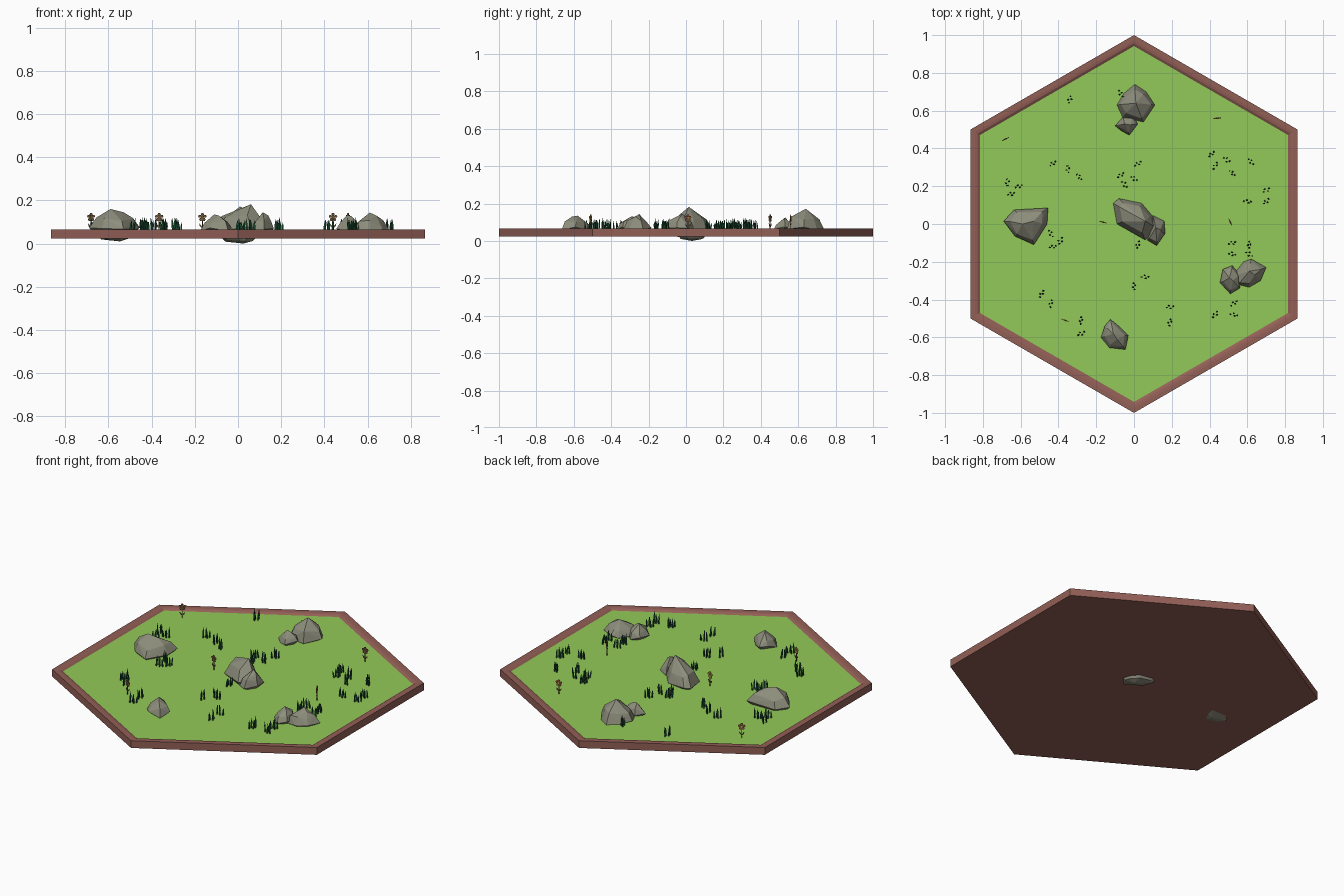
import bpy, bmesh, math, random
from mathutils import Vector, Matrix

if "Cube" in bpy.data.objects:
    bpy.data.objects.remove(bpy.data.objects["Cube"])

random.seed(7)
GROUND = 0.056


def material(name, rgb):
    m = bpy.data.materials.new(name)
    m.diffuse_color = (*rgb, 1)
    m.use_nodes = True
    m.node_tree.nodes["Principled BSDF"].inputs["Base Color"].default_value = m.diffuse_color
    return m


SOIL = material("brown_soil", (0.29, 0.115, 0.093))
LAWN = material("lawn_green", (0.29, 0.59, 0.10))
STONE = material("grey_stone", (0.27, 0.27, 0.205))
GRASS = material("dark_grass", (0.012, 0.085, 0.035))
STEM = material("stem_brown", (0.16, 0.09, 0.04))
PETAL = material("petal_red", (0.38, 0.10, 0.06))
YELLOW = material("flower_yellow", (0.45, 0.40, 0.06))


def finish(bm, name, *mats):
    bmesh.ops.recalc_face_normals(bm, faces=bm.faces[:])
    me = bpy.data.meshes.new(name)
    bm.to_mesh(me)
    bm.free()
    for m in mats:
        me.materials.append(m)
    ob = bpy.data.objects.new(name, me)
    bpy.context.collection.objects.link(ob)
    return ob


def hex_ring(bm, r, z):
    return [bm.verts.new((r * math.sin(i * math.pi / 3), r * math.cos(i * math.pi / 3), z))
            for i in range(6)]


# hexagonal tray with a stepped rim, lawn as its sunken floor
bm = bmesh.new()
rings = [hex_ring(bm, r, z) for r, z in
         ((1, 0.023), (1, 0.066), (0.972, 0.066), (0.957, 0.064), (0.942, GROUND))]
for a, b in zip(rings, rings[1:]):
    for i in range(6):
        j = (i + 1) % 6
        bm.faces.new((a[i], a[j], b[j], b[i]))
bm.faces.new(rings[0])
bm.faces.new(rings[-1]).material_index = 1
finish(bm, "hex_tile", SOIL, LAWN)


# rocks: hull of a ground outline, a narrower shoulder, the peaks and the underside
def rock(name, outline, peaks, bottom):
    bm = bmesh.new()
    top = max(p[2] for p in peaks)
    c = Vector((sum(p[0] for p in outline), sum(p[1] for p in outline))) / len(outline)
    for p in outline:
        d = Vector(p) - c
        bm.verts.new((p[0], p[1], GROUND + random.uniform(0.0, 0.022)))
        s = c + d * random.uniform(0.68, 0.84)
        bm.verts.new((s.x, s.y, GROUND + (top - GROUND) * random.uniform(0.45, 0.62)))
        s = c + d * 0.55
        bm.verts.new((s.x, s.y, bottom + random.uniform(0.008, 0.018)))
    for p in peaks:
        bm.verts.new(p)
    bm.verts.new((c.x + 0.02, c.y - 0.01, bottom))
    res = bmesh.ops.convex_hull(bm, input=bm.verts[:])
    junk = {v for v in res["geom_interior"] if isinstance(v, bmesh.types.BMVert)}
    bmesh.ops.delete(bm, geom=list(junk), context='VERTS')
    finish(bm, name, STONE)


rock("centre_rock_large",
     [(-0.11, 0.11), (-0.08, 0.135), (0.04, 0.11), (0.1, 0.04), (0.12, -0.02), (0.06, -0.085), (-0.09, 0.0)],
     [(0.06, 0.015, 0.182), (0.0, 0.04, 0.155)], 0.0)
rock("centre_rock_small",
     [(0.1, 0.045), (0.16, 0.015), (0.165, -0.05), (0.12, -0.115), (0.07, -0.085)],
     [(0.115, -0.02, 0.145), (0.14, -0.03, 0.13)], 0.035)
rock("left_rock",
     [(-0.69, 0.015), (-0.635, 0.075), (-0.565, 0.07), (-0.455, 0.085), (-0.46, 0.0), (-0.53, -0.11), (-0.63, -0.065)],
     [(-0.59, 0.0, 0.16), (-0.53, 0.015, 0.145)], 0.01)
rock("back_rock_large",
     [(-0.09, 0.63), (-0.055, 0.69), (0.005, 0.74), (0.065, 0.7), (0.11, 0.63), (0.05, 0.54), (-0.06, 0.565)],
     [(0.01, 0.64, 0.172), (0.03, 0.6, 0.13)], 0.035)
rock("back_rock_small",
     [(-0.1, 0.52), (-0.06, 0.565), (0.0, 0.565), (0.02, 0.53), (-0.025, 0.47), (-0.07, 0.495)],
     [(-0.05, 0.53, 0.125), (-0.02, 0.525, 0.12)], 0.035)
rock("right_rock_large",
     [(0.525, -0.27), (0.58, -0.2), (0.62, -0.185), (0.7, -0.23), (0.67, -0.3), (0.61, -0.335), (0.55, -0.32)],
     [(0.61, -0.25, 0.143), (0.64, -0.27, 0.13)], 0.03)
rock("right_rock_small",
     [(0.455, -0.31), (0.47, -0.24), (0.52, -0.22), (0.565, -0.27), (0.56, -0.34), (0.51, -0.37)],
     [(0.505, -0.285, 0.132), (0.525, -0.3, 0.127)], 0.03)
rock("front_rock",
     [(-0.175, -0.6), (-0.155, -0.54), (-0.125, -0.505), (-0.075, -0.545), (-0.03, -0.59), (-0.045, -0.665), (-0.13, -0.655)],
     [(-0.11, -0.58, 0.135), (-0.09, -0.61, 0.13)], 0.03)


# grass tufts: a few tapered four-sided blades each
def blade(bm, x, y, h):
    a = random.uniform(0, math.pi)
    lean = Vector((random.uniform(-1, 1), random.uniform(-1, 1), 0)) * 0.006
    levels = []
    for t, r in ((0, 0.0045), (0.55, 0.0055)):
        c = Vector((x, y, GROUND + h * t)) + lean * t
        levels.append([bm.verts.new(c + Vector((r * math.cos(a + k * math.pi / 2),
                                                0.8 * r * math.sin(a + k * math.pi / 2), 0)))
                       for k in range(4)])
    tip = bm.verts.new(Vector((x, y, GROUND + h)) + lean)
    low, mid = levels
    for k in range(4):
        j = (k + 1) % 4
        bm.faces.new((low[k], low[j], mid[j], mid[k]))
        bm.faces.new((mid[k], mid[j], tip))


TUFTS = [(-0.34, 0.66), (-0.07, 0.69), (-0.43, 0.32), (-0.35, 0.29), (-0.29, 0.25), (-0.67, 0.22),
         (-0.61, 0.2), (-0.65, 0.16), (0.02, 0.32), (-0.07, 0.26), (0, 0.24), (-0.05, 0.21),
         (0.41, 0.37), (0.43, 0.31), (0.49, 0.34), (0.52, 0.27), (0.62, 0.33), (0.7, 0.18),
         (0.6, 0.12), (0.7, 0.12), (0.52, -0.1), (0.52, -0.16), (0.61, -0.16), (0.61, -0.11),
         (-0.44, -0.05), (-0.39, -0.09), (-0.43, -0.12), (0.02, -0.11), (0.06, -0.28), (0, -0.33),
         (-0.49, -0.37), (-0.44, -0.42), (-0.28, -0.51), (-0.28, -0.58), (0.19, -0.44),
         (0.19, -0.52), (0.53, -0.42), (0.43, -0.48), (0.53, -0.48)]
bm = bmesh.new()
for x, y in TUFTS:
    turn = random.uniform(0, math.pi)
    for k in range(4):
        off = (k - 1.5) * 0.011
        side = 0.006 if k % 2 else -0.006
        blade(bm, x + off * math.cos(turn) - side * math.sin(turn),
              y + off * math.sin(turn) + side * math.cos(turn), random.uniform(0.042, 0.068))
finish(bm, "grass_tufts", GRASS)


# flowers: thin upright plates with stem, leaves, petals and heart
def plate(bm, pts, mat, thick):
    f = bm.faces.new([bm.verts.new((x, -thick / 2, z)) for x, z in pts])
    ext = bmesh.ops.extrude_face_region(bm, geom=[f], use_keep_orig=True)["geom"]
    vs = [v for v in ext if isinstance(v, bmesh.types.BMVert)]
    bmesh.ops.translate(bm, verts=vs, vec=(0, thick, 0))
    for v in vs:
        for face in v.link_faces:
            face.material_index = mat


def disc(cx, cz, r, n=6):
    return [(cx + r * math.cos(i * math.tau / n), cz + r * math.sin(i * math.tau / n)) for i in range(n)]


def flower(name, x, y, angle, petal, heart):
    bm = bmesh.new()
    plate(bm, [(-0.002, -0.004), (0.002, -0.004), (0.002, 0.06), (-0.002, 0.06)], 0, 0.004)
    for s in (-1, 1):
        plate(bm, [(0, 0.014), (s * 0.012, 0.024), (s * 0.015, 0.036), (s * 0.005, 0.027)], 0, 0.003)
    for k in range(5):
        a = math.pi / 2 + k * math.tau / 5
        plate(bm, disc(0.013 * math.cos(a), 0.066 + 0.013 * math.sin(a), 0.0075), 1, 0.004)
    plate(bm, disc(0, 0.066, 0.007), 2, 0.007)
    bm.transform(Matrix.Translation((x, y, GROUND)) @ Matrix.Rotation(math.radians(angle), 4, 'Z'))
    finish(bm, name, STEM, petal, heart)


flower("flower_back_left", -0.68, 0.45, 25, PETAL, YELLOW)
flower("flower_back_right", 0.44, 0.56, 5, PETAL, YELLOW)
flower("flower_middle", -0.165, 0.01, -15, YELLOW, PETAL)
flower("flower_right", 0.51, 0.01, -65, PETAL, YELLOW)
flower("flower_front", -0.365, -0.51, -20, YELLOW, PETAL)
